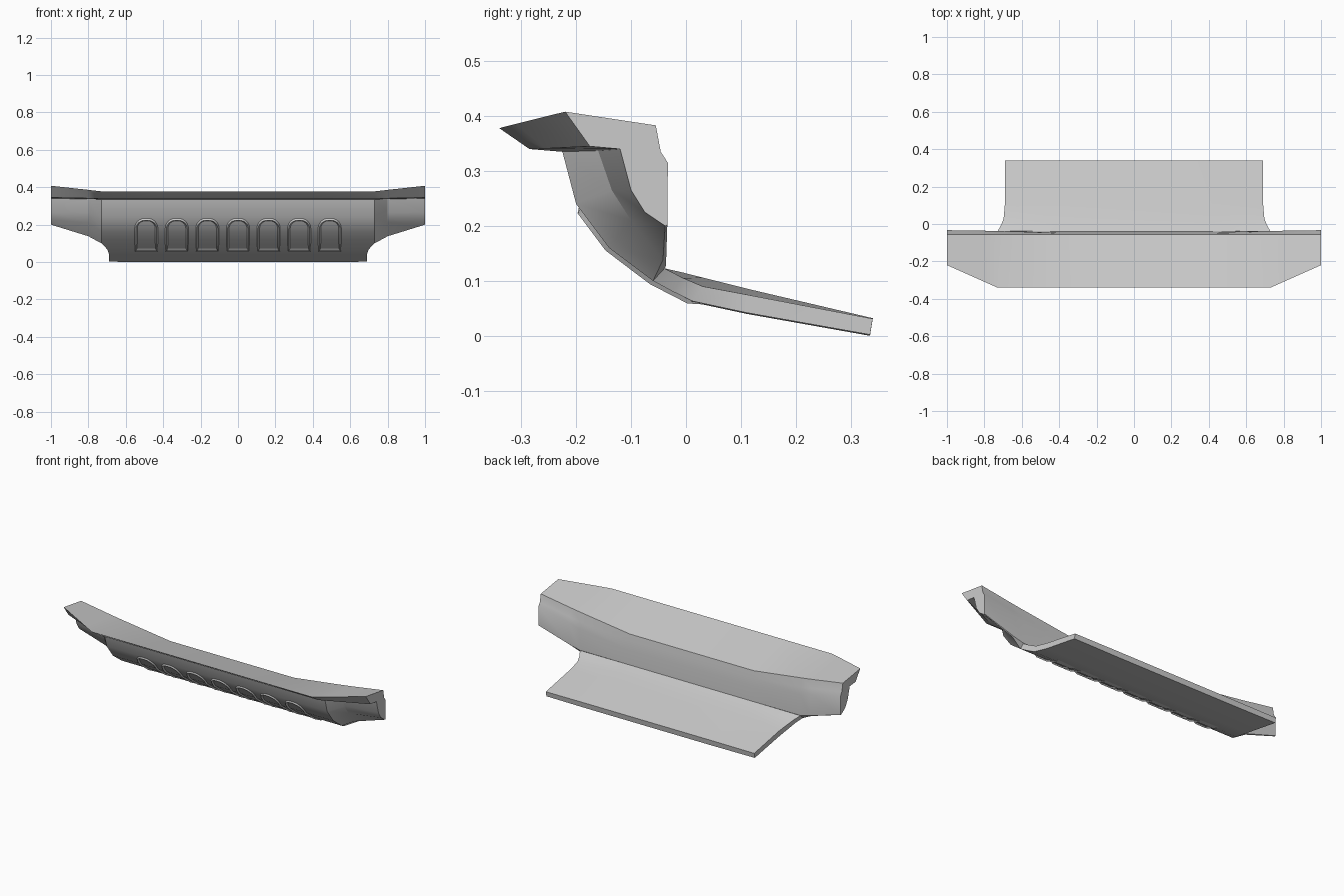
import bpy, bmesh, math

if "Cube" in bpy.data.objects:
    bpy.data.objects.remove(bpy.data.objects["Cube"])


def finish(bm, name, angle=30):
    bmesh.ops.recalc_face_normals(bm, faces=bm.faces[:])
    me = bpy.data.meshes.new(name)
    bm.to_mesh(me)
    bm.free()
    ob = bpy.data.objects.new(name, me)
    bpy.context.collection.objects.link(ob)
    bpy.ops.object.select_all(action='DESELECT')
    ob.select_set(True)
    bpy.context.view_layer.objects.active = ob
    bpy.ops.object.shade_smooth_by_angle(angle=math.radians(angle))
    return ob


def loft(rings, name):
    bm = bmesh.new()
    vs = [[bm.verts.new(p) for p in r] for r in rings]
    n = len(vs[0])
    for a, b in zip(vs, vs[1:]):
        for j in range(n):
            k = (j + 1) % n
            bm.faces.new((a[j], a[k], b[k], b[j]))
    bm.faces.new(vs[0])
    bm.faces.new(vs[-1])
    return finish(bm, name)


# Bumper body: (y, z) sections from the middle out to the wing tip
front = [(-.34, .378), (-.285, .34), (-.225, .335), (-.2, .24), (-.14, .16), (-.06, .1)]
sections = [
    (.41, front + [(-.04, .123), (-.045, .21), (-.05, .26), (-.055, .30)]),
    (.73, front + [(-.037, .125), (-.038, .25), (-.045, .29), (-.055, .342)]),
    (.80, [(-.309, .386), (-.256, .341), (-.16, .337), (-.135, .265), (-.1, .21),
           (-.042, .138), (-.036, .142), (-.036, .27), (-.045, .302), (-.055, .352)]),
    (1.0, [(-.22, .408), (-.175, .345), (-.12, .34), (-.1, .265), (-.075, .225),
           (-.038, .2), (-.034, .202), (-.033, .315), (-.046, .335), (-.055, .383)]),
]
both = [(-x, s) for x, s in reversed(sections)] + sections
loft([[(x, y, z) for y, z in s] for x, s in both], "bumper_body")

# Skid plate: rows of bottom y, z / top y, middle z, edge z / half width
rows = [(-.06, .1, -.04, .123, .123, .73), (-.025, .081, -.005, .115, .105, .71),
        (.012, .063, .03, .106, .09, .697), (.11, .042, .11, .086, .075, .69),
        (.335, .002, .34, .032, .031, .69)]
rings = []
for yb, zb, yt, zm, ze, w in rows:
    low = zb - (.002 if yb > 0 else 0)
    rings.append([(-w, yb, zb), (-.41, yb, low), (.41, yb, low), (w, yb, zb),
                  (w, yt, ze), (.41, yt, zm), (-.41, yt, zm), (-w, yt, ze)])
loft(rings, "skid_plate")

# Raised arch rims that follow the curved front
curve = [(-.225, .335), (-.2, .24), (-.14, .16), (-.06, .1), (.012, .063), (.11, .042)]


def on_front(x, z, lift):
    for (y0, z0), (y1, z1) in zip(curve, curve[1:]):
        if z1 <= z <= z0:
            t = (z0 - z) / (z0 - z1)
            dy, dz = y1 - y0, z1 - z0
            d = math.hypot(dy, dz)
            return (x, y0 + dy * t + dz / d * lift, z - dy / d * lift)


def arch(half, top, bottom):
    r = half * .85
    right = [(half, z) for z in (bottom, .1, .13, .16)]
    for i in range(7):
        a = math.radians(15 * i)
        right.append((half - r + r * math.cos(a), top - r + r * math.sin(a)))
    return right + [(-x, z) for x, z in reversed(right)]


bm = bmesh.new()
for i in range(7):
    cx = (i - 3) * .1635
    loops = []
    for half, top, bottom, lift in ((.063, .234, .055, -.001), (.056, .228, .066, .008),
                                    (.047, .219, .075, -.001)):
        loops.append([bm.verts.new(on_front(cx + x, z, lift))
                      for x, z in arch(half, top, bottom)])
    for a, b in zip(loops, loops[1:]):
        for j in range(len(a)):
            k = (j + 1) % len(a)
            bm.faces.new((a[j], a[k], b[k], b[j]))
finish(bm, "arch_rims", 40)
